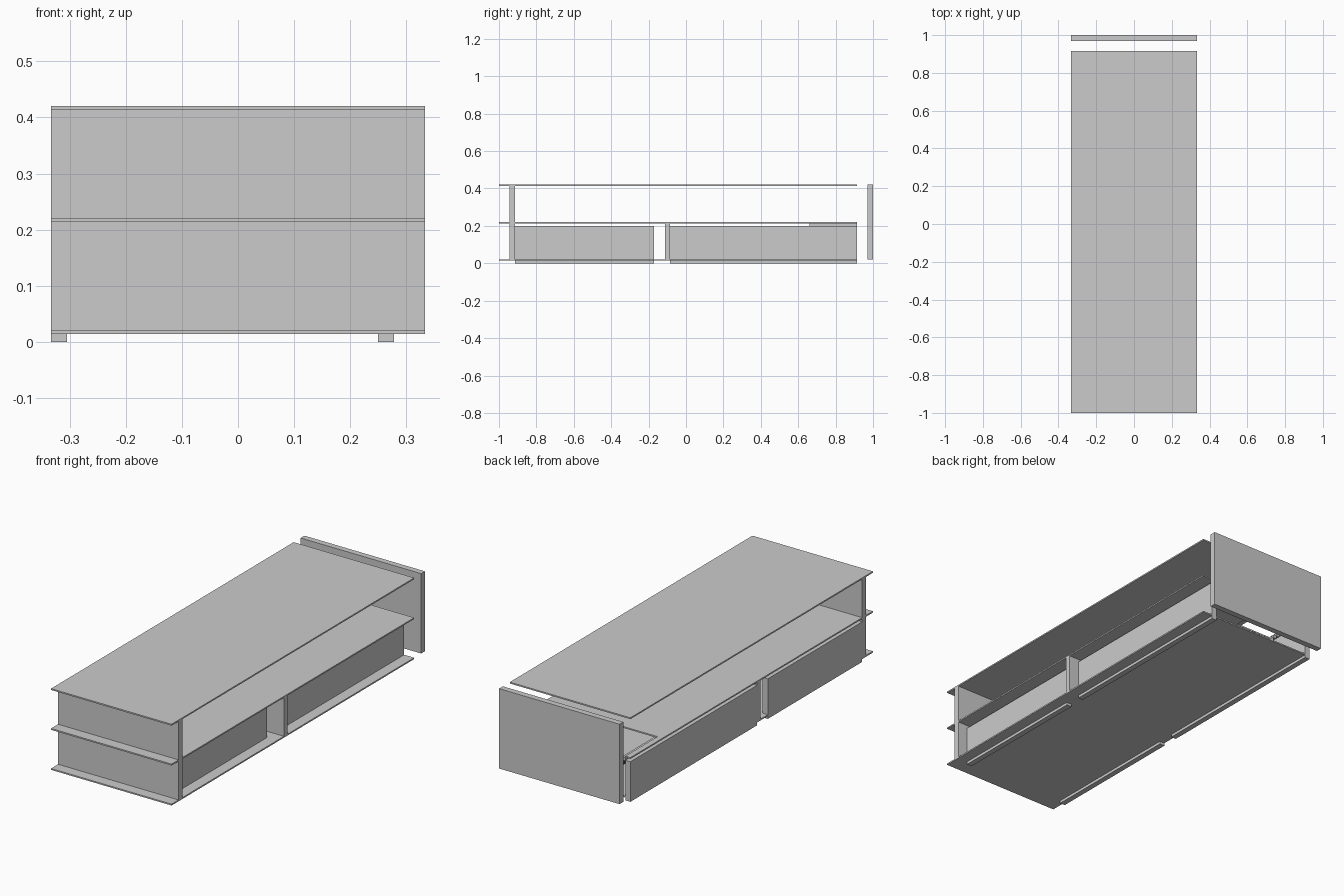
import bpy, bmesh

if "Cube" in bpy.data.objects:
    bpy.data.objects.remove(bpy.data.objects["Cube"])


def add_boxes(name, boxes):
    """One object from boxes given as (x0, x1, y0, y1, z0, z1)."""
    bm = bmesh.new()
    for x0, x1, y0, y1, z0, z1 in boxes:
        made = bmesh.ops.create_cube(bm, size=1)
        for v in made["verts"]:
            v.co = ((x0 + x1) / 2 + v.co.x * (x1 - x0),
                    (y0 + y1) / 2 + v.co.y * (y1 - y0),
                    (z0 + z1) / 2 + v.co.z * (z1 - z0))
    mesh = bpy.data.meshes.new(name)
    bm.to_mesh(mesh)
    bm.free()
    obj = bpy.data.objects.new(name, mesh)
    bpy.context.collection.objects.link(obj)
    return obj


def add_slab(name, outline, z0, z1):
    """Extrude a flat outline between two heights."""
    bm = bmesh.new()
    face = bm.faces.new([bm.verts.new((x, y, z0)) for x, y in outline])
    ext = bmesh.ops.extrude_face_region(bm, geom=[face])
    for v in ext["geom"]:
        if isinstance(v, bmesh.types.BMVert):
            v.co.z = z1
    bmesh.ops.recalc_face_normals(bm, faces=bm.faces)
    mesh = bpy.data.meshes.new(name)
    bm.to_mesh(mesh)
    bm.free()
    obj = bpy.data.objects.new(name, mesh)
    bpy.context.collection.objects.link(obj)
    return obj


W, BACK = 0.333, 0.915
STAIR_L, STAIR_R, STAIR_Y = -0.305, -0.09, 0.66

# Floor slabs: plain ground floor and roof, middle floor with a stair opening
plain = [(-W, -1), (W, -1), (W, BACK), (-W, BACK)]
notched = [(-W, -1), (W, -1), (W, BACK), (STAIR_R, BACK), (STAIR_R, STAIR_Y),
           (STAIR_L, STAIR_Y), (STAIR_L, BACK), (-W, BACK)]
add_slab("ground_floor", plain, 0.014, 0.021)
add_slab("middle_floor", notched, 0.214, 0.221)
add_slab("roof", plain, 0.413, 0.42)

# Cross walls
add_boxes("lower_front_wall", [(-W, W, -0.945, -BACK, 0.021, 0.214)])
add_boxes("upper_front_wall", [(-W, W, -0.945, -BACK, 0.221, 0.413)])
add_boxes("middle_wall", [(-W, W, -0.113, -0.085, 0.021, 0.214)])
add_boxes("back_wall", [(-W, W, 0.97, 1.0, 0.021, 0.42)])

# Long side walls, each in a front and back piece
for side, x0, x1 in (("left", -W, -0.305), ("right", 0.25, 0.278)):
    add_boxes(side + "_front_side_wall", [(x0, x1, -BACK, -0.17, 0, 0.2)])
    add_boxes(side + "_back_side_wall", [(x0, x1, -0.085, BACK, 0, 0.2)])

# Stair rising to the left wall
steps = 12
run = (STAIR_R - STAIR_L) / steps
rise = (0.214 - 0.021) / steps
add_boxes("stair", [(STAIR_R - (i + 1) * run, STAIR_R - i * run, STAIR_Y, BACK,
                     0.021 + i * rise, 0.021 + (i + 1) * rise)
                    for i in range(steps)])
